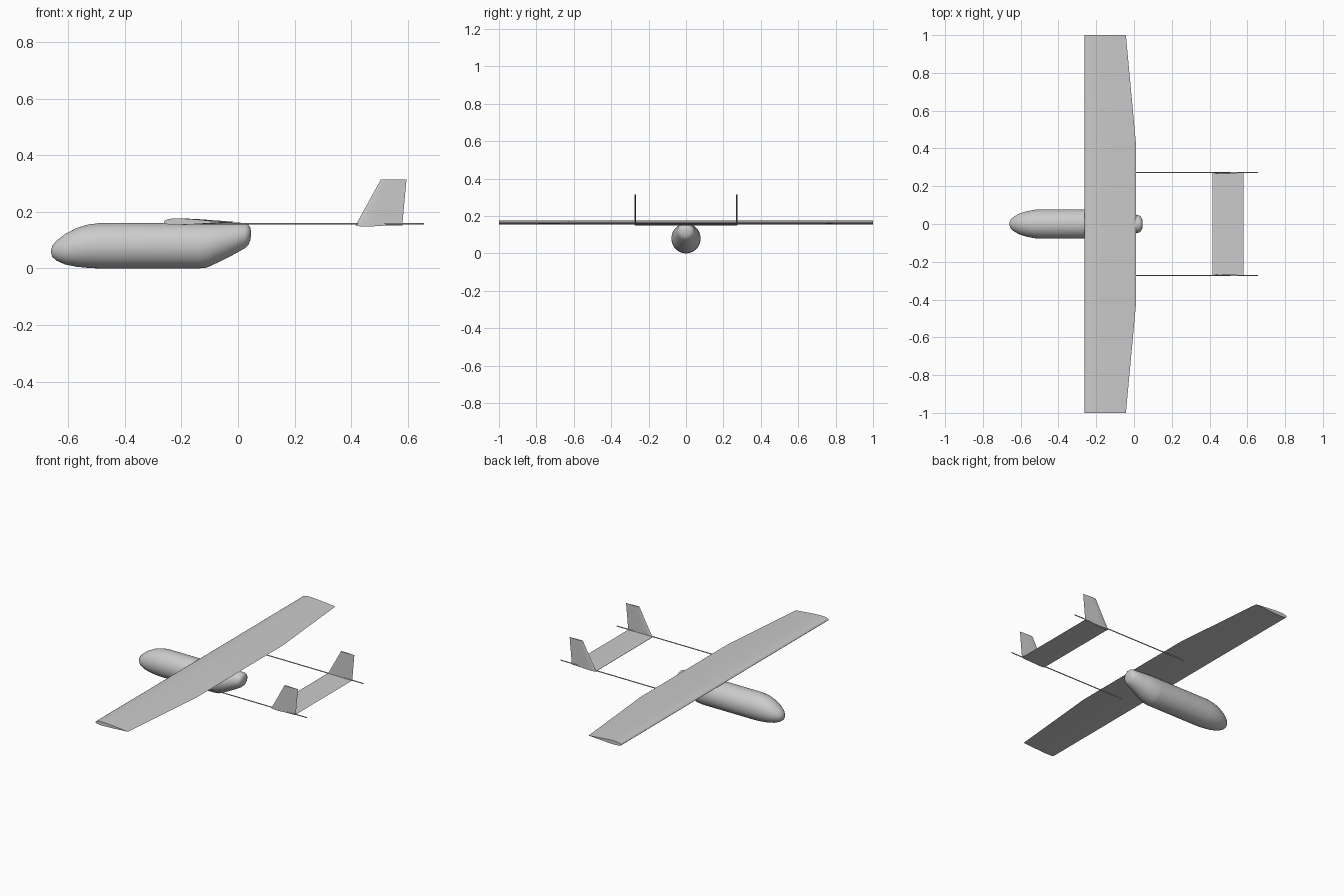
import bpy, bmesh, math
from mathutils import Vector

cube = bpy.data.objects.get("Cube")
if cube:
    bpy.data.objects.remove(cube)

grey = bpy.data.materials.new("airframe grey")
grey.use_nodes = True
grey.diffuse_color = (0.6, 0.6, 0.6, 1)
grey.node_tree.nodes["Principled BSDF"].inputs["Base Color"].default_value = (0.6, 0.6, 0.6, 1)


def loft(name, rings, angle=40):
    """Skin a row of equal-length point rings and cap both ends."""
    bm = bmesh.new()
    rows = [[bm.verts.new(p) for p in ring] for ring in rings]
    n = len(rows[0])
    for a, b in zip(rows, rows[1:]):
        for i in range(n):
            j = (i + 1) % n
            bm.faces.new((a[i], a[j], b[j], b[i]))
    bm.faces.new(rows[0])
    bm.faces.new(rows[-1])
    bmesh.ops.recalc_face_normals(bm, faces=bm.faces[:])
    mesh = bpy.data.meshes.new(name)
    bm.to_mesh(mesh)
    bm.free()
    mesh.materials.append(grey)
    ob = bpy.data.objects.new(name, mesh)
    bpy.context.collection.objects.link(ob)
    bpy.ops.object.select_all(action="DESELECT")
    ob.select_set(True)
    bpy.context.view_layer.objects.active = ob
    bpy.ops.object.shade_smooth_by_angle(angle=math.radians(angle))
    return ob


def airfoil(upper, lower, steps=14):
    """Unit-chord section: (position along chord, height) with given bulges."""
    def bulge(t):
        return 2.6 * (math.sqrt(t) - t) * (1.5 - 0.5 * t)
    ts = [(1 - math.cos(math.pi * i / steps)) / 2 for i in range(steps + 1)]
    top = [(t, upper * bulge(t)) for t in ts]
    bottom = [(t, -lower * bulge(t)) for t in ts[-2:0:-1]]
    return top + bottom


# Fuselage: x, bottom, top, half width
stations = [
    (-0.66, 0.055, 0.065, 0.005), (-0.655, 0.04, 0.082, 0.02),
    (-0.64, 0.027, 0.099, 0.036), (-0.61, 0.014, 0.122, 0.054),
    (-0.57, 0.006, 0.143, 0.067), (-0.53, 0.002, 0.155, 0.075),
    (-0.49, 0, 0.16, 0.078), (-0.3, 0, 0.16, 0.078), (-0.14, 0, 0.16, 0.078),
    (-0.11, 0.003, 0.16, 0.077), (-0.06, 0.026, 0.16, 0.068),
    (-0.01, 0.052, 0.16, 0.054), (0.025, 0.072, 0.158, 0.046),
    (0.036, 0.083, 0.155, 0.039), (0.043, 0.098, 0.146, 0.027),
    (0.046, 0.115, 0.13, 0.008)]
SIDES = 40
loft("fuselage", [[(x, w * math.cos(2 * math.pi * i / SIDES),
                    (lo + hi) / 2 + (hi - lo) / 2 * math.sin(2 * math.pi * i / SIDES))
                   for i in range(SIDES)] for x, lo, hi, w in stations], 60)

# Main wing: straight centre panel with tapered outer panels
section = airfoil(0.015, 0.01)
wing = []
for y, trailing in ((-1, -0.043), (-0.42, 0.011), (0.42, 0.011), (1, -0.043)):
    wing.append([(-0.262 + t * (trailing + 0.262), y, 0.163 + h) for t, h in section])
loft("main_wing", wing)

# Tailplane between the booms
TAIL_Y = 0.272
section = airfoil(0.003, 0.009)
loft("tailplane", [[(0.415 + 0.165 * t, y, 0.156 + h) for t, h in section]
                   for y in (-TAIL_Y, TAIL_Y)])

# Fins and tail booms on both sides
section = airfoil(0.0045, 0.0045)
for side, label in ((1, "left"), (-1, "right")):
    y = side * TAIL_Y
    loft(label + "_fin", [[(x + c * t, y + h, z) for t, h in section]
                          for x, c, z in ((0.415, 0.165, 0.152), (0.505, 0.09, 0.315))])
    loft(label + "_boom", [[(x, y + 0.003 * math.cos(math.pi * i / 5),
                             0.158 + 0.003 * math.sin(math.pi * i / 5))
                            for i in range(10)] for x in (-0.15, 0.656)])
